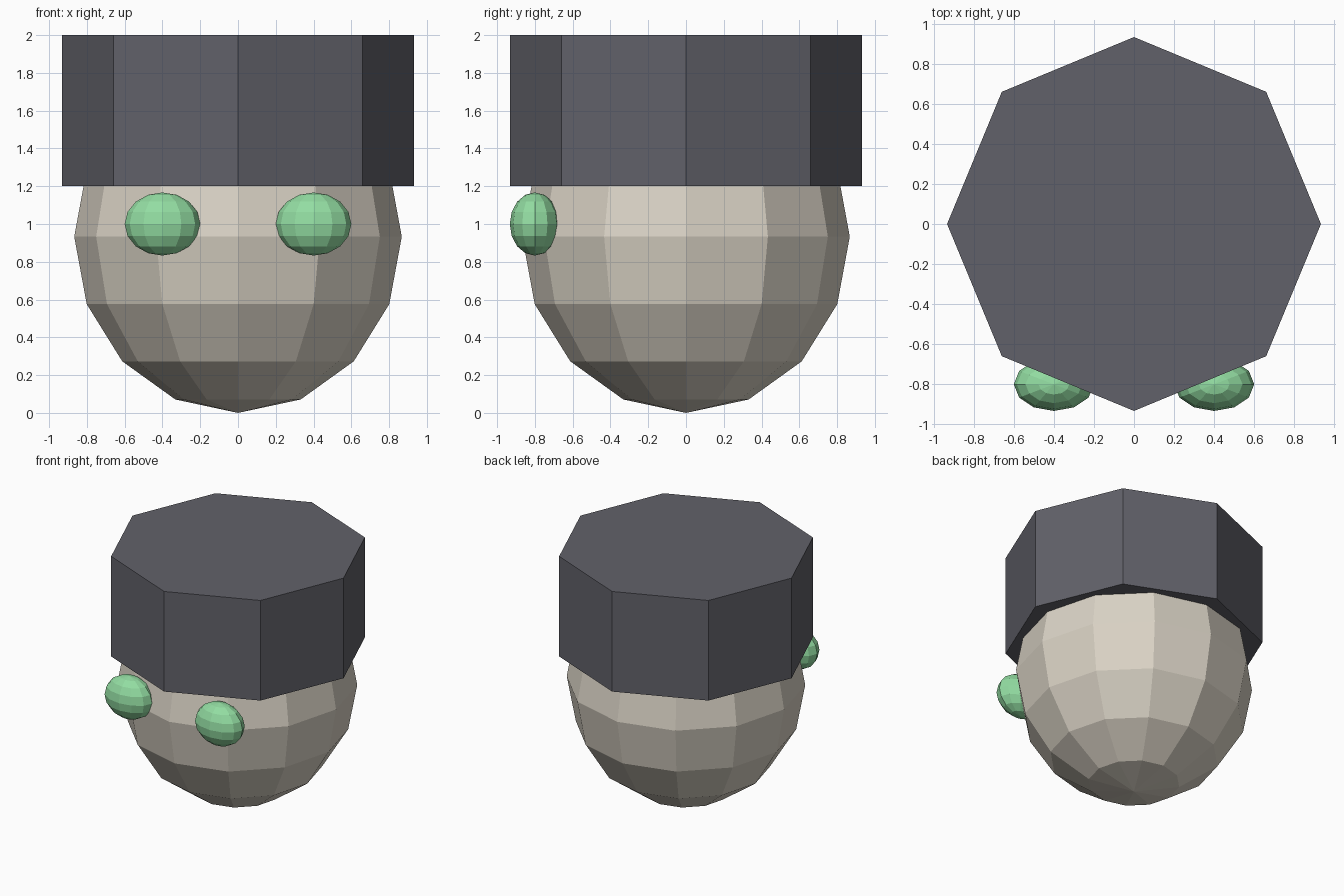
import bpy

cube = bpy.data.objects.get("Cube")
if cube:
    bpy.data.objects.remove(cube, do_unlink=True)


def material(name, rgb):
    mat = bpy.data.materials.new(name)
    mat.use_nodes = True
    mat.diffuse_color = (*rgb, 1)
    mat.node_tree.nodes["Principled BSDF"].inputs["Base Color"].default_value = (*rgb, 1)
    return mat


def finish(name, mat):
    obj = bpy.context.object
    obj.name = name
    obj.data.name = name
    obj.data.materials.append(mat)
    bpy.ops.object.transform_apply(location=False, rotation=False, scale=True)
    bpy.ops.object.shade_flat()
    return obj


def faceted_ball(name, mat, centre, radii):
    bpy.ops.mesh.primitive_uv_sphere_add(segments=12, ring_count=8, radius=1, location=centre)
    bpy.context.object.scale = radii
    return finish(name, mat)


beige = material("warm beige", (0.70, 0.65, 0.56))
charcoal = material("charcoal grey", (0.12, 0.12, 0.142))
green = material("mint green", (0.29, 0.72, 0.36))

# Head: a slightly tall low-poly ball
faceted_ball("head", beige, (0, 0, 0.933), (0.867, 0.867, 0.933))

# Eyes: flattened balls on the front
for side, x in (("left", 0.4), ("right", -0.4)):
    faceted_ball(side + "_eye", green, (x, -0.8, 1.0), (0.2, 0.133, 0.167))

# Hat: an eight-sided drum with corners on the axes
bpy.ops.mesh.primitive_cylinder_add(vertices=8, radius=0.933, depth=0.8, location=(0, 0, 1.6))
finish("hat", charcoal)
